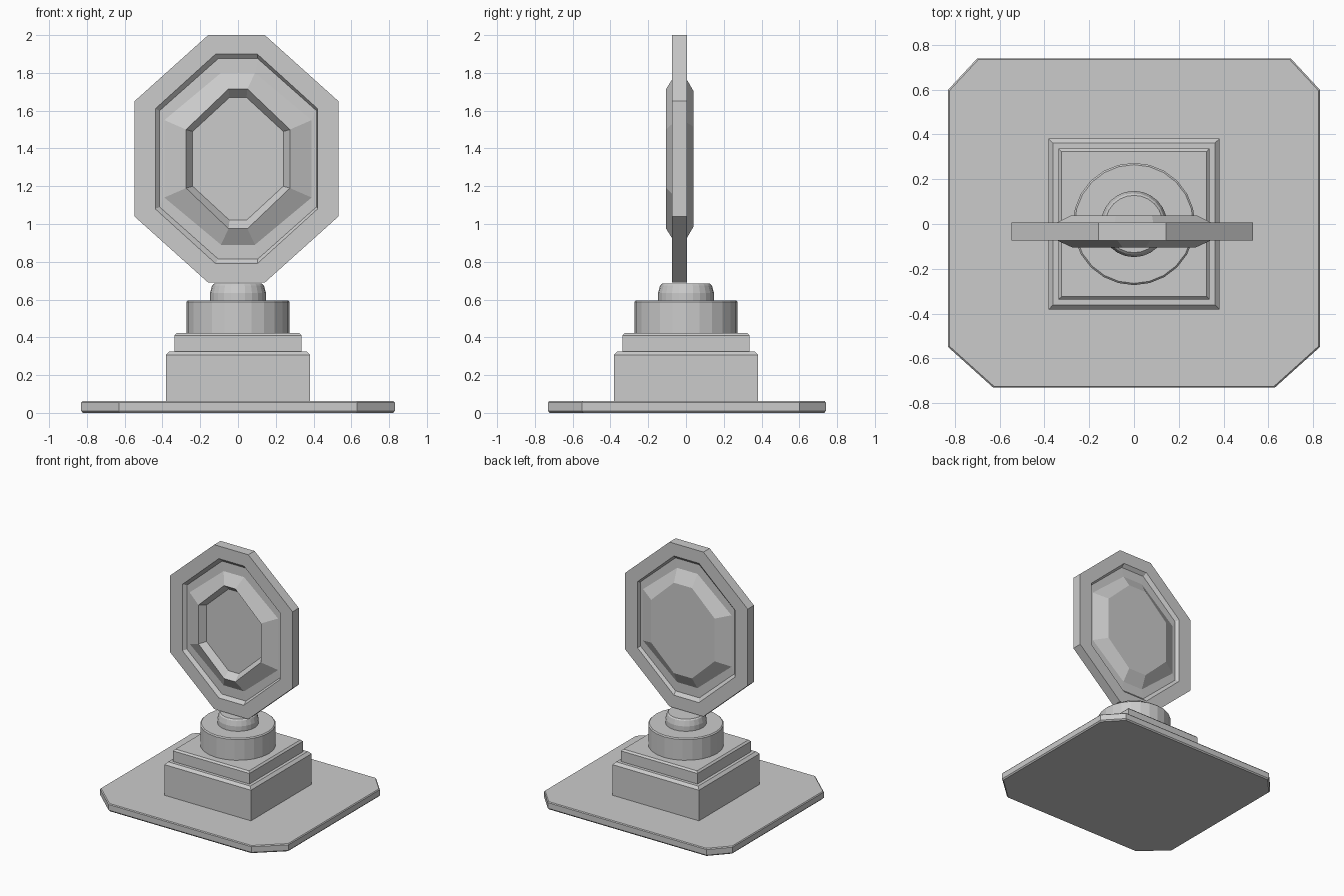
import bpy, bmesh, math

if "Cube" in bpy.data.objects:
    bpy.data.objects.remove(bpy.data.objects["Cube"])


def loft(name, rings, smooth=False):
    """Skin a list of equal-length point rings and cap both ends."""
    bm = bmesh.new()
    loops = [[bm.verts.new(p) for p in ring] for ring in rings]
    n = len(loops[0])
    for a, b in zip(loops, loops[1:]):
        for i in range(n):
            j = (i + 1) % n
            bm.faces.new((a[i], a[j], b[j], b[i]))
    bm.faces.new(loops[0])
    bm.faces.new(loops[-1])
    bmesh.ops.recalc_face_normals(bm, faces=bm.faces)
    mesh = bpy.data.meshes.new(name)
    bm.to_mesh(mesh)
    bm.free()
    ob = bpy.data.objects.new(name, mesh)
    bpy.context.collection.objects.link(ob)
    return ob


def square(h, z):
    return [(-h, -h, z), (h, -h, z), (h, h, z), (-h, h, z)]


def circle(r, z, n=24):
    return [(r * math.cos(2 * math.pi * i / n), r * math.sin(2 * math.pi * i / n), z)
            for i in range(n)]


def octagon(hx, hz, cx, sz, y, ox=0.0, zc=1.345):
    """Upright octagon: half width, half height, top corner x, side corner z."""
    pts = [(cx, hz), (hx, sz), (hx, -sz), (cx, -hz),
           (-cx, -hz), (-hx, -sz), (-hx, sz), (-cx, hz)]
    return [(x + ox, y, z + zc) for x, z in pts]


# Base plate with clipped corners
outline = [(-0.83, -0.55), (-0.63, -0.73), (0.63, -0.73), (0.83, -0.55),
           (0.83, 0.60), (0.70, 0.74), (-0.70, 0.74), (-0.83, 0.60)]
loft("base_plate", [[(x * s, y * s, z) for x, y in outline]
                    for s, z in ((0.99, 0.0), (1, 0.01), (1, 0.055), (0.993, 0.062))])

# Two square steps with chamfered top edges
for name, h, z0, z1, c in (("lower_step", 0.382, 0.06, 0.326, 0.02),
                           ("upper_step", 0.337, 0.32, 0.423, 0.013)):
    loft(name, [square(h, z0), square(h, z1 - c), square(h - c, z1)])

# Round drum and neck
loft("drum", [circle(0.273, 0.42), circle(0.273, 0.588), circle(0.265, 0.596)])
loft("neck", [circle(0.148, 0.59), circle(0.148, 0.635),
              circle(0.137, 0.675), circle(0.128, 0.684)])

# Octagonal medallion: hollow dish on the front, raised facet on the back
outer = (0.54, 0.655, 0.15, 0.305)
lip = (0.43, 0.555, 0.11, 0.265)
groove = (0.415, 0.53, 0.105, 0.255)
gem = (0.39, 0.455, 0.09, 0.205)
ridge = (0.275, 0.37, 0.05, 0.155)
floor = (0.24, 0.325, 0.045, 0.145)
back = (0.28, 0.36, 0.08, 0.17)
loft("medallion", [
    octagon(*floor, -0.055),
    octagon(*ridge, -0.105),
    octagon(*gem, -0.052),
    octagon(*groove, -0.05),
    octagon(*lip, -0.073, -0.008),
    octagon(*outer, -0.073, -0.008),
    octagon(*outer, 0.006, -0.008),
    octagon(*lip, 0.006, -0.008),
    octagon(*groove, -0.018),
    octagon(*gem, -0.016),
    octagon(*back, 0.039),
])
